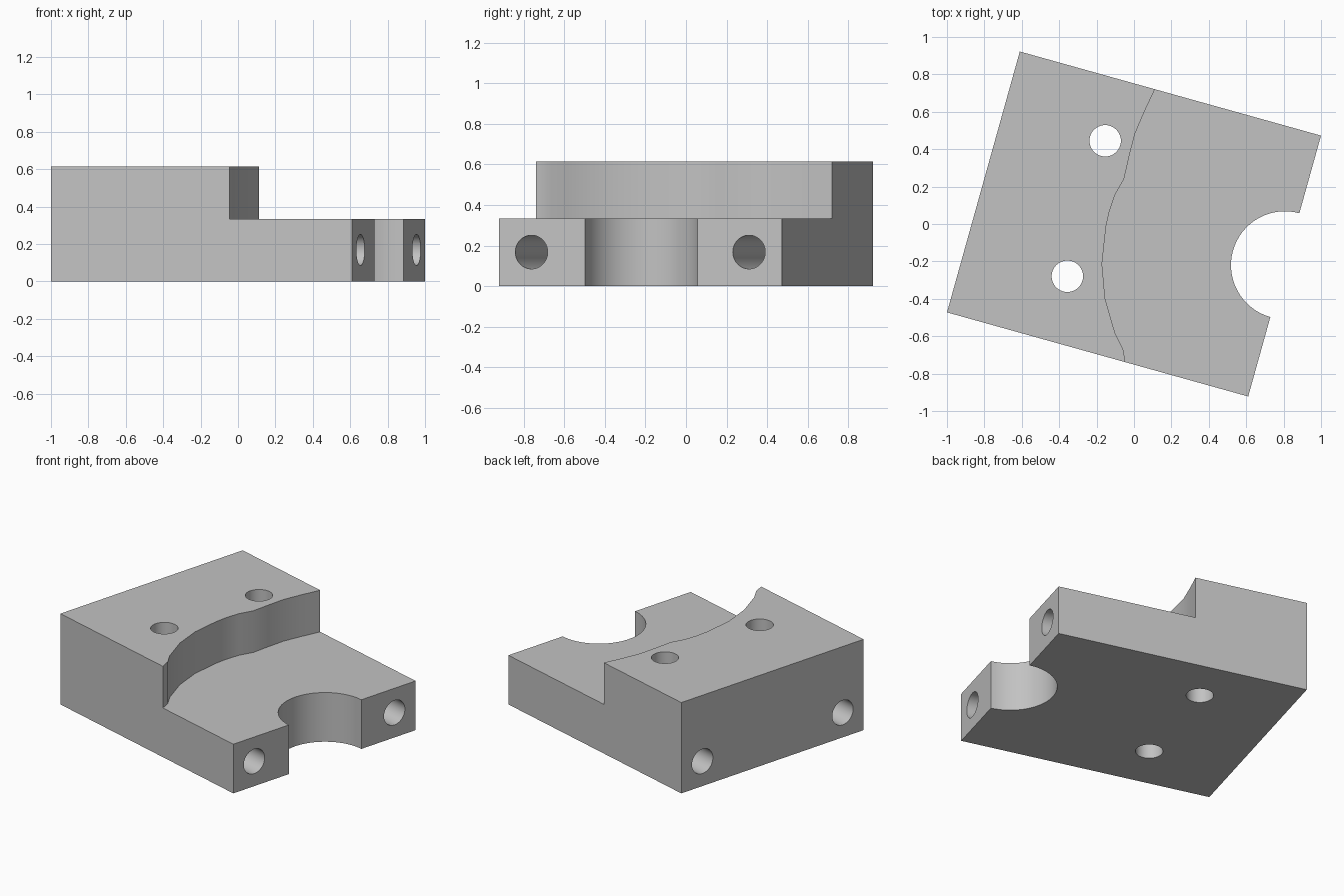
import bpy, bmesh, math
from mathutils import Matrix

if "Cube" in bpy.data.objects:
    bpy.data.objects.remove(bpy.data.objects["Cube"])

HALF_L, HALF_W = 0.836, 0.724
LOW, HIGH = 0.333, 0.615
TURN = math.radians(-15.6)


def prism(name, outline, z0, z1):
    """Extrude a flat outline upward into a closed solid."""
    bm = bmesh.new()
    face = bm.faces.new([bm.verts.new((x, y, z0)) for x, y in outline])
    top = bmesh.ops.extrude_face_region(bm, geom=[face])["geom"]
    verts = [v for v in top if isinstance(v, bmesh.types.BMVert)]
    bmesh.ops.translate(bm, verts=verts, vec=(0, 0, z1 - z0))
    bmesh.ops.recalc_face_normals(bm, faces=bm.faces)
    return add_object(name, bm)


def rod(name, radius, centre, along_x=False):
    """Long round cutter, upright or lying along x."""
    bm = bmesh.new()
    turn = Matrix.Rotation(math.pi / 2, 4, "Y") if along_x else Matrix()
    bmesh.ops.create_cone(bm, cap_ends=True, segments=64, radius1=radius,
                          radius2=radius, depth=3,
                          matrix=Matrix.Translation(centre) @ turn)
    return add_object(name, bm)


def add_object(name, bm):
    mesh = bpy.data.meshes.new(name)
    bm.to_mesh(mesh)
    bm.free()
    obj = bpy.data.objects.new(name, mesh)
    bpy.context.collection.objects.link(obj)
    return obj


# Solid block
block = prism("clamp_block", [(-HALF_L, -HALF_W), (HALF_L, -HALF_W),
                              (HALF_L, HALF_W), (-HALF_L, HALF_W)], 0, HIGH)

# Curved step that lowers the front half
step_curve = [(-0.075, 0.8), (-0.086, 0.725), (-0.108, 0.593), (-0.125, 0.464),
              (-0.122, 0.34), (-0.116, 0.218), (-0.14, 0.122), (-0.145, 0.03),
              (-0.14, -0.056), (-0.107, -0.252), (-0.041, -0.427),
              (0.062, -0.593), (0.123, -0.659), (0.15, -0.713), (0.17, -0.77)]
cutters = [prism("step_cutter", step_curve + [(1, -0.9), (1, 0.9)], LOW, 1)]

# Half-round mouth, upright bolt holes and long cross holes
cutters.append(rod("mouth_cutter", 0.288, (HALF_L, 0.005, 0)))
for v in (-0.365, 0.387):
    cutters.append(rod("bolt_hole_cutter", 0.084, (-0.268, v, 0)))
for v in (-0.558, 0.556):
    cutters.append(rod("cross_hole_cutter", 0.083, (0, v, 0.168), True))

# Apply every cut
bpy.ops.object.select_all(action="DESELECT")
bpy.context.view_layer.objects.active = block
block.select_set(True)
for cutter in cutters:
    cutter.hide_render = True
    mod = block.modifiers.new("cut", "BOOLEAN")
    mod.operation = "DIFFERENCE"
    mod.solver = "EXACT"
    mod.object = cutter
    bpy.ops.object.modifier_apply(modifier=mod.name)
    bpy.data.objects.remove(cutter)

block.data.transform(Matrix.Rotation(TURN, 4, "Z"))
bpy.ops.object.shade_smooth_by_angle(angle=math.radians(30))

# Plain grey finish
grey = bpy.data.materials.new("light_grey")
grey.use_nodes = True
colour = (0.54, 0.54, 0.54, 1)
grey.diffuse_color = colour
grey.node_tree.nodes["Principled BSDF"].inputs["Base Color"].default_value = colour
block.data.materials.clear()
block.data.materials.append(grey)
